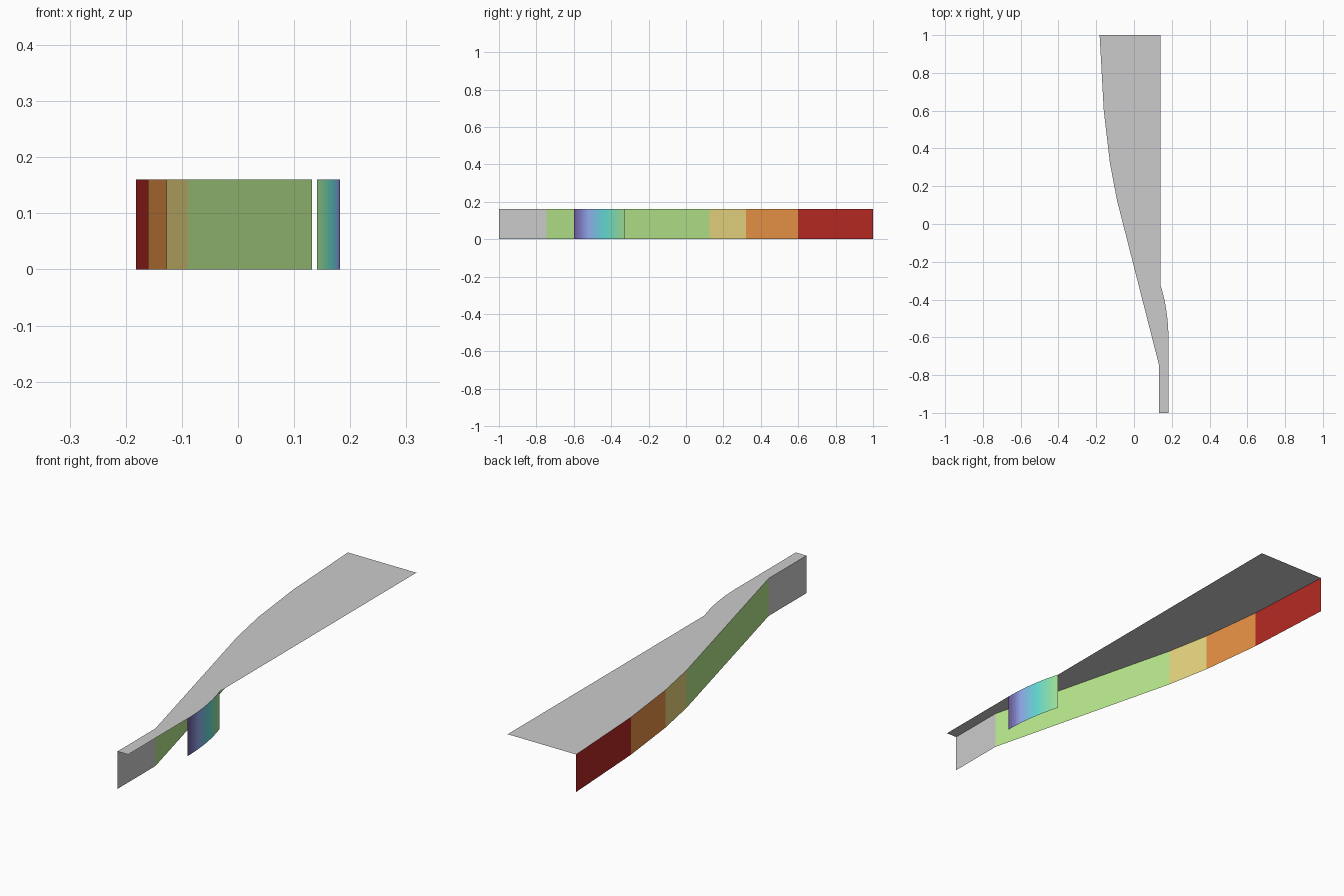
import bpy, bmesh, math

if "Cube" in bpy.data.objects:
    bpy.data.objects.remove(bpy.data.objects["Cube"])

H = 0.16  # height of the deck and walls


def linear(c):
    return tuple(((v + 0.055) / 1.055) ** 2.4 if v > 0.04 else v / 12.92 for v in c) + (1.0,)


def material(name, srgb):
    m = bpy.data.materials.new(name)
    m.diffuse_color = linear(srgb)
    m.use_nodes = True
    m.node_tree.nodes["Principled BSDF"].inputs["Base Color"].default_value = m.diffuse_color
    return m


def add_object(name, bm, mats=()):
    mesh = bpy.data.meshes.new(name)
    bm.to_mesh(mesh)
    bm.free()
    for m in mats:
        mesh.materials.append(m)
    ob = bpy.data.objects.new(name, mesh)
    bpy.context.collection.objects.link(ob)
    return ob


def wall(name, path, mats, smooth=False):
    """Vertical sheet along a plan path, one material per segment."""
    bm = bmesh.new()
    low = [bm.verts.new((x, y, 0)) for x, y in path]
    high = [bm.verts.new((x, y, H)) for x, y in path]
    for i in range(len(path) - 1):
        f = bm.faces.new((low[i], low[i + 1], high[i + 1], high[i]))
        f.material_index = i if mats else 0
        f.smooth = smooth
    return add_object(name, bm, mats)


# Plan curves: straight-segment left edge, arc on the right
left = [(-0.182, 1), (-0.16, 0.6), (-0.127, 0.32), (-0.09, 0.125), (0.132, -0.745), (0.132, -1)]
N = 24
Y0, Y1, SAG = -0.6, -0.325, 0.041
R = ((Y1 - Y0) ** 2 + SAG ** 2) / (2 * SAG)
A = math.asin((Y1 - Y0) / R)
arc = [(0.182 - R * (1 - math.cos(A * i / N)), Y0 + R * math.sin(A * i / N)) for i in range(N + 1)]

# Deck: flat open sheet
bm = bmesh.new()
outline = left + [(0.182, -1)] + arc + [(arc[-1][0], 1)]
bm.faces.new([bm.verts.new((x, y, H)) for x, y in outline])
add_object("deck", bm)

# Left walls, coloured by segment
GREEN = (0.72, 0.91, 0.55)
colours = {"dark_red": (0.71, 0.16, 0.135), "orange": (0.91, 0.57, 0.27),
           "tan": (0.91, 0.84, 0.50), "green": GREEN}
for i, (n, c) in enumerate(colours.items()):
    wall("left_wall_" + n, left[i:i + 2], [material(n, c)])
wall("left_wall_grey", left[4:6], [])

# Curved right wall, colour graded along its length
stops = [(0.0, (0.41, 0.325, 0.58)), (0.27, (0.585, 0.674, 0.95)),
         (0.6, (0.38, 0.88, 0.85)), (1.0, (0.68, 0.91, 0.58))]


def ramp(t):
    for (a, ca), (b, cb) in zip(stops, stops[1:]):
        if t <= b:
            k = (t - a) / (b - a)
            return tuple(p + (q - p) * k for p, q in zip(ca, cb))
    return stops[-1][1]


wall("curved_right_wall", arc,
     [material(f"gradient_{i}", ramp((i + 0.5) / N)) for i in range(N)], smooth=True)
